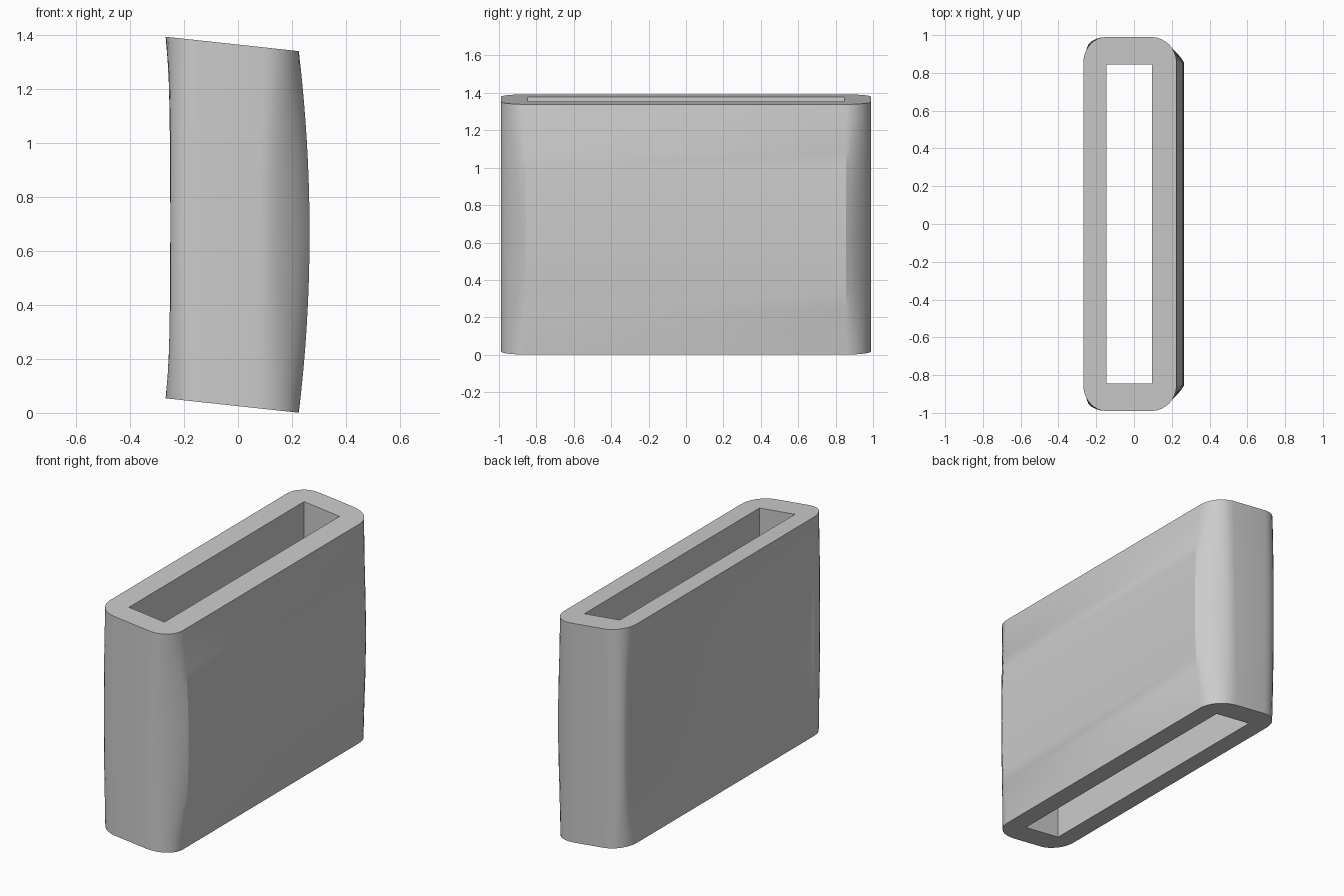
import bpy, bmesh, math

if "Cube" in bpy.data.objects:
    bpy.data.objects.remove(bpy.data.objects["Cube"])

ROWS, SEG = 16, 8
HOLE_X, HOLE_Y = (-0.145, 0.095), 0.845
CORNERS = [(1, 1), (-1, 1), (-1, -1), (1, -1)]   # counter-clockwise from above


def lerp(a, b, t):
    return a + (b - a) * t


def height(x, t):
    # both open ends are tilted down towards +x
    return lerp(0.025, 1.363, t) - 0.108 * x


def outer_ring(t):
    """Rounded outline at height fraction t; broad sides bow towards +x."""
    bow = 1 - (2 * t - 1) ** 2
    ring = []
    for c, (sx, sy) in enumerate(CORNERS):
        if sx > 0:
            side, crease = 0.225 + 0.04 * bow, lerp(0.065, 0.09, t)
        else:
            side, crease = -0.268 + 0.036 * bow, lerp(-0.138, -0.146, t)
        arc = []
        for i in range(SEG + 1):
            a = math.pi / 2 * i / SEG
            # rounded corners stay straighter than the bowed broad sides
            x = crease + (side - crease) * math.cos(a) - 0.036 * bow * math.sin(2 * a)
            y = sy * (0.855 + 0.135 * math.sin(a))
            arc.append((c, x, y))
        ring += arc if c % 2 == 0 else arc[::-1]
    return ring


bm = bmesh.new()

# outer shell
rings = []
for r in range(ROWS + 1):
    t = r / ROWS
    rings.append([(c, bm.verts.new((x, y, height(x, t)))) for c, x, y in outer_ring(t)])
n = len(rings[0])
for lo, hi in zip(rings, rings[1:]):
    for i in range(n):
        j = (i + 1) % n
        bm.faces.new((lo[i][1], lo[j][1], hi[j][1], hi[i][1]))

# straight rectangular slot through the middle
slot = []
for t in (0, 1):
    loop = []
    for sx, sy in CORNERS:
        x = HOLE_X[1] if sx > 0 else HOLE_X[0]
        loop.append(bm.verts.new((x, sy * HOLE_Y, height(x, t))))
    slot.append(loop)
for i in range(4):
    j = (i + 1) % 4
    bm.faces.new((slot[0][j], slot[0][i], slot[1][i], slot[1][j]))

# flat rims joining shell and slot
for ring, loop in ((rings[0], slot[0]), (rings[-1], slot[1])):
    for i in range(n):
        (ca, a), (cb, b) = ring[i], ring[(i + 1) % n]
        inner = [loop[cb]] if ca == cb else [loop[cb], loop[ca]]
        bm.faces.new([a, b] + inner)

bmesh.ops.recalc_face_normals(bm, faces=bm.faces)
mesh = bpy.data.meshes.new("curved_sleeve")
bm.to_mesh(mesh)
bm.free()
sleeve = bpy.data.objects.new("curved_sleeve", mesh)
bpy.context.collection.objects.link(sleeve)
bpy.context.view_layer.objects.active = sleeve
sleeve.select_set(True)
bpy.ops.object.shade_smooth_by_angle(angle=math.radians(25))
